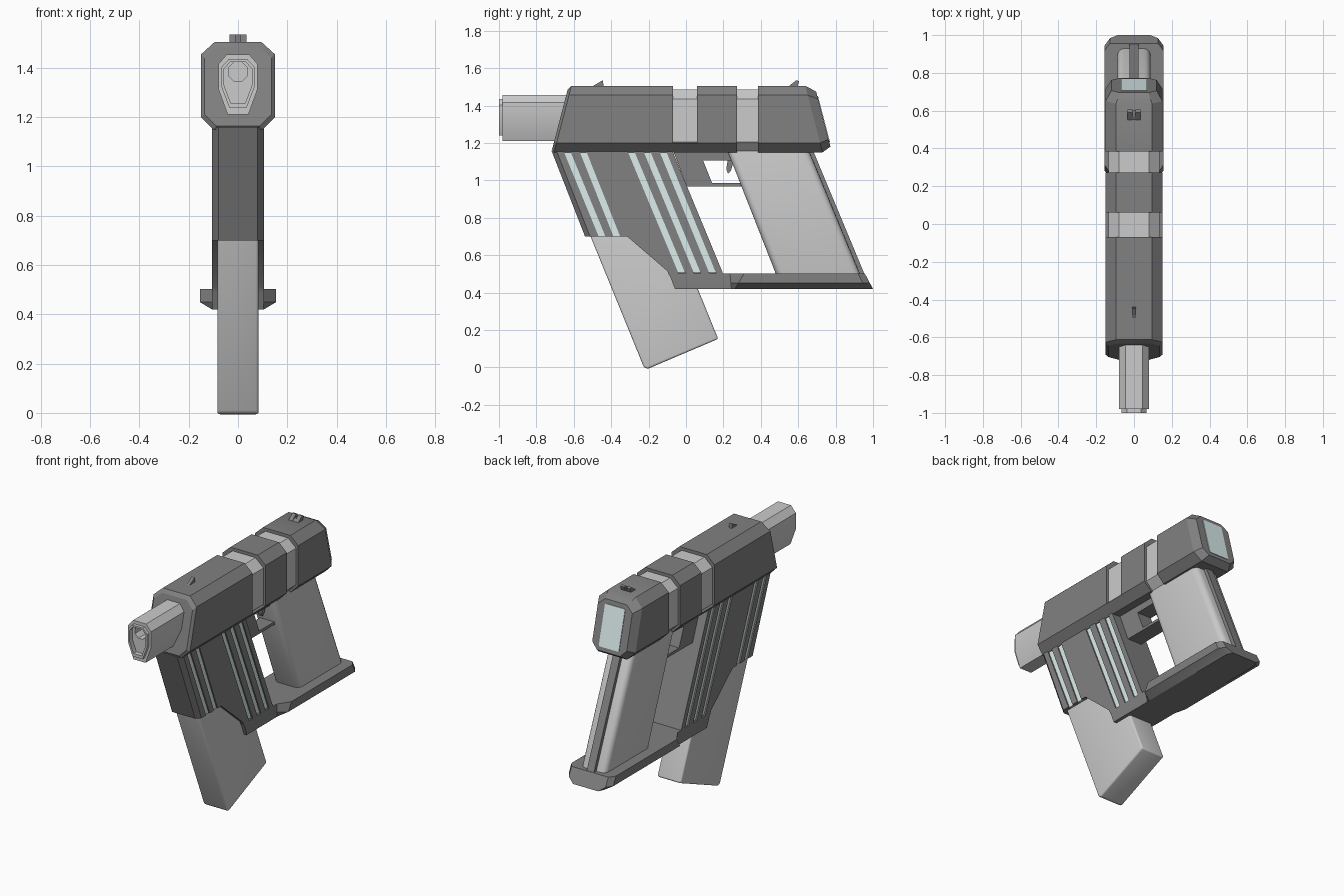
import bpy, bmesh
from math import radians, cos, sin, pi

if "Cube" in bpy.data.objects:
    bpy.data.objects.remove(bpy.data.objects["Cube"])

def mat(name, col):
    m = bpy.data.materials.new(name)
    m.diffuse_color = (*col, 1)
    m.use_nodes = True
    m.node_tree.nodes["Principled BSDF"].inputs["Base Color"].default_value = m.diffuse_color
    return m

DARK = mat("dark_grey", (0.22, 0.22, 0.22))
PALE = mat("pale_inlay", (0.72, 0.85, 0.84))

def finish(name, bm, m=None):
    bmesh.ops.recalc_face_normals(bm, faces=bm.faces)
    me = bpy.data.meshes.new(name)
    bm.to_mesh(me)
    bm.free()
    ob = bpy.data.objects.new(name, me)
    bpy.context.collection.objects.link(ob)
    if m:
        me.materials.append(m)
    return ob

def skin(bm, rings):
    """Bridge rings of points and cap both ends."""
    vs = [[bm.verts.new(p) for p in r] for r in rings]
    n = len(vs[0])
    for a, b in zip(vs, vs[1:]):
        for i in range(n):
            j = (i + 1) % n
            bm.faces.new((a[i], a[j], b[j], b[i]))
    bm.faces.new(vs[0])
    bm.faces.new(vs[-1])
    return vs

def loft(name, sections, zref=1.15, m=None):
    """Sections are (xz points, y, slant); slant leans the ring along y."""
    bm = bmesh.new()
    skin(bm, [[(x, y + s * (z - zref), z) for x, z in pts] for pts, y, s in sections])
    return finish(name, bm, m)

def prism(name, profile, x0, x1, m=None, bevel=0, seg=4, front_chamfer=0):
    """Extrude a yz profile from x0 to x1, optionally rounding its edges."""
    bm = bmesh.new()
    a, b = skin(bm, [[(x, y, z) for y, z in profile] for x in (x0, x1)])
    if bevel:
        bmesh.ops.bevel(bm, geom=bm.edges[:], offset=bevel, segments=seg,
                        profile=0.5, affect='EDGES', clamp_overlap=True)
    if front_chamfer:
        edges = [bm.edges.get((r[0], r[1])) for r in (a, b)]
        bmesh.ops.bevel(bm, geom=edges, offset=front_chamfer, segments=1,
                        profile=0.5, affect='EDGES')
    return finish(name, bm, m)

def cut(ob, cutters):
    for c in cutters:
        md = ob.modifiers.new("cut", 'BOOLEAN')
        md.object, md.operation, md.solver = c, 'DIFFERENCE', 'EXACT'
        bpy.context.view_layer.objects.active = ob
        bpy.ops.object.modifier_apply(modifier=md.name)
        bpy.data.objects.remove(c)

def mirrored(half):
    return half + [(-x, z) for x, z in reversed(half)]

def octo(w, z0, z1, c=0.05):
    return mirrored([(w - c * 1.1, z1), (w, z1 - c), (w, z0 + c), (w - c, z0)])

def scaled(pts, kx, kz, zc):
    return [(x * kx, zc + (z - zc) * kz) for x, z in pts]

# Slide: front, middle and rear blocks over a narrower core
full = octo(0.15, 1.15, 1.505)
face = octo(0.135, 1.165, 1.485, 0.045)
rear = octo(0.12, 1.18, 1.475, 0.04)
loft("slide_front", [(face, -0.72, 0.26), (full, -0.705, 0.26), (full, -0.07, 0)], m=DARK)
loft("slide_middle", [(full, 0.06, 0), (full, 0.272, 0)], m=DARK)
loft("slide_rear", [(full, 0.385, 0), (full, 0.73, -0.26), (rear, 0.78, -0.26)], m=DARK)
core = octo(0.135, 1.155, 1.485)
loft("slide_core", [(core, -0.2, 0), (core, 0.5, 0)])
rail = mirrored([(0.15, 1.20), (0.10, 1.15)])
loft("lower_rail", [(rail, -0.08, 0), (rail, 0.25, 0)], m=DARK)
panel = octo(0.07, 1.205, 1.45, 0.006)
loft("rear_panel", [(panel, 0.76, -0.26), (panel, 0.784, -0.26)], m=PALE)

# Barrel with stepped tip, recessed muzzle face and bore
tube = mirrored([(0.045, 1.455), (0.08, 1.415), (0.08, 1.315), (0.042, 1.21)])
tip = scaled(tube, 0.84, 0.8, 1.355)
lip = scaled(tube, 0.7, 0.68, 1.358)
barrel = loft("barrel", [(tube, -0.6, 0), (tube, -0.98, 0), (tip, -0.98, 0),
                         (tip, -1.0, 0), (lip, -1.0, 0), (lip, -0.97, 0)])
bore = [(0.042 * cos(pi / 8 + i * pi / 4), 1.385 + 0.042 * sin(pi / 8 + i * pi / 4)) for i in range(8)]
cut(barrel, [loft("bore_cutter", [(bore, -1.1, 0), (bore, -0.85, 0)])])

# Forward housing with pale strips set into slanted grooves
housing = prism("forward_housing", [(-0.72, 1.16), (-0.54, 0.70), (-0.315, 0.70), (-0.10, 0.515),
                (-0.09, 0.49), (0.203, 0.49), (-0.074, 1.16)], -0.105, 0.105, DARK, front_chamfer=0.025)
cutters = []
for k, (top, bot, zb) in enumerate([(-0.652, -0.467, 0.70), (-0.567, -0.388, 0.70),
                                    (-0.31, -0.043, 0.51), (-0.225, 0.04, 0.51), (-0.14, 0.122, 0.51)]):
    strip = [(top, 1.15), (top + 0.036, 1.15), (bot + 0.036, zb), (bot, zb)]
    d = (bot - top) / (1.15 - zb) * 0.05
    over = [(top - d, 1.20), (top + 0.036 - d, 1.20), (bot + 0.036 + d, zb - 0.05), (bot + d, zb - 0.05)]
    for s in (-1, 1):
        cutters.append(prism("groove_cutter", over, s * 0.094, s * 0.13))
        prism(f"inlay_strip_{k}", strip, s * 0.085, s * 0.097, PALE)
cut(housing, cutters)

# Magazine, rear grip and its spine
prism("magazine", [(-0.535, 0.76), (-0.225, 0.0), (-0.205, -0.008), (0.172, 0.152), (-0.075, 0.76)],
      -0.083, 0.083, bevel=0.045)
prism("rear_grip", [(0.205, 1.20), (0.50, 0.45), (0.95, 0.45), (0.64, 1.20)], -0.088, 0.088, bevel=0.035)
prism("grip_spine", [(0.60, 1.17), (0.86, 0.49), (0.958, 0.49), (0.675, 1.17)], -0.025, 0.025, DARK)

# Base plate flaring outward towards the back
def plate(w, c):
    return mirrored([(w, 0.503), (w, 0.45), (w - c, 0.42)])
loft("base_plate", [(plate(0.105, 0.002), -0.09, -0.38), (plate(0.105, 0.002), 0.235, -0.1),
                    (plate(0.155, 0.05), 0.31, 0.6), (plate(0.155, 0.05), 0.92, -0.5),
                    (plate(0.128, 0.04), 0.957, -0.53)], zref=0.5, m=DARK)

# Trigger guard and trigger
guard = prism("trigger_guard", [(-0.07, 1.16), (0.005, 0.967), (0.32, 0.967), (0.26, 1.16)], -0.05, 0.05, DARK)
cut(guard, [prism("guard_cutter", [(0.092, 1.105), (0.14, 0.985), (0.40, 0.985), (0.40, 1.105)], -0.1, 0.1)])
prism("trigger", [(0.225, 1.12), (0.215, 1.06), (0.225, 1.035), (0.24, 1.05), (0.26, 1.12)], -0.015, 0.015, DARK)

# Sights
prism("front_sight", [(-0.505, 1.50), (-0.445, 1.535), (-0.44, 1.50)], -0.01, 0.01, DARK)
blade = [(0.545, 1.50), (0.59, 1.535), (0.605, 1.53), (0.595, 1.50)]
for s in (-1, 1):
    prism("rear_sight", blade, s * 0.008, s * 0.034, DARK)
prism("rear_sight_base", [(0.545, 1.50), (0.57, 1.515), (0.60, 1.515), (0.595, 1.50)], -0.034, 0.034, DARK)

# Smooth shading on the rounded parts only where angles are shallow
bpy.ops.object.select_all(action='SELECT')
bpy.context.view_layer.objects.active = housing
bpy.ops.object.shade_smooth_by_angle(angle=radians(30))
